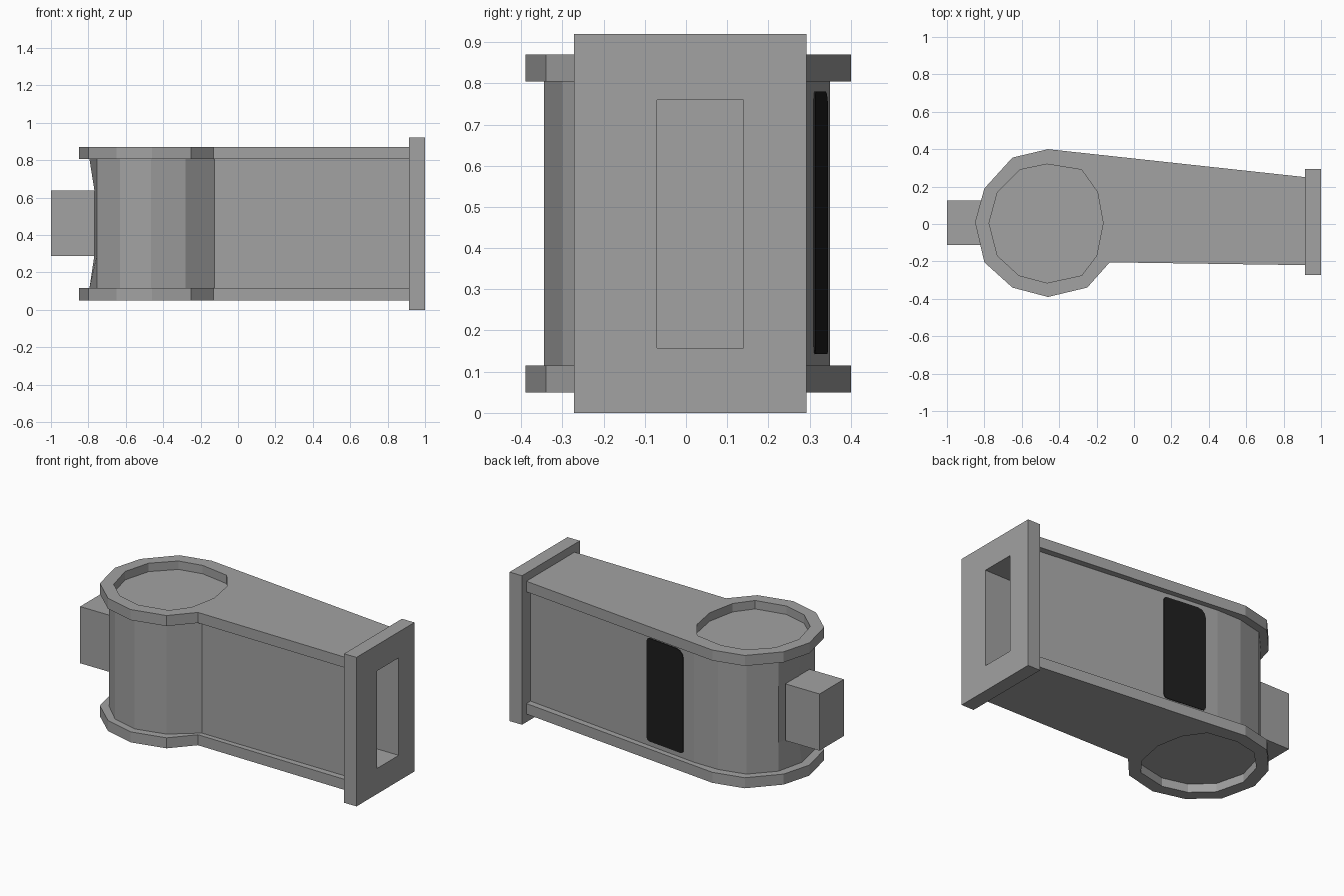
import bpy, bmesh, math
from mathutils import Vector

if "Cube" in bpy.data.objects:
    bpy.data.objects.remove(bpy.data.objects["Cube"])


def material(name, v):
    m = bpy.data.materials.new(name)
    m.diffuse_color = (v, v, v, 1)
    m.use_nodes = True
    m.node_tree.nodes["Principled BSDF"].inputs["Base Color"].default_value = m.diffuse_color
    return m


GREY = material("grey metal", 0.36)
BLACK = material("black panel", 0.012)


def loft(name, loops, mat=GREY):
    """Solid through a stack of equal-length closed loops."""
    bm = bmesh.new()
    rings = [[bm.verts.new(p) for p in loop] for loop in loops]
    n = len(rings[0])
    for a, b in zip(rings, rings[1:]):
        for i in range(n):
            j = (i + 1) % n
            bm.faces.new((a[i], a[j], b[j], b[i]))
    bm.faces.new(rings[0][::-1])
    bm.faces.new(rings[-1])
    bmesh.ops.recalc_face_normals(bm, faces=bm.faces[:])
    me = bpy.data.meshes.new(name)
    bm.to_mesh(me)
    bm.free()
    me.materials.append(mat)
    ob = bpy.data.objects.new(name, me)
    bpy.context.collection.objects.link(ob)
    return ob


def prism(name, pts, z0, z1):
    return loft(name, [[(x, y, z) for x, y in pts] for z in (z0, z1)])


def box(name, x0, x1, y0, y1, z0, z1):
    return prism(name, [(x0, y0), (x1, y0), (x1, y1), (x0, y1)], z0, z1)


def cut(ob, cutter):
    m = ob.modifiers.new("cut", 'BOOLEAN')
    m.operation, m.object, m.solver = 'DIFFERENCE', cutter, 'EXACT'
    bpy.context.view_layer.objects.active = ob
    bpy.ops.object.modifier_apply(modifier=m.name)


# Top and bottom plates with faceted round recesses
plate = [(-0.85, 0.01), (-0.80, -0.205), (-0.65, -0.34), (-0.46, -0.39),
         (-0.25, -0.34), (-0.13, -0.205), (0.92, -0.22), (0.92, 0.25),
         (-0.46, 0.40), (-0.65, 0.355), (-0.80, 0.19)]
recess = [(-0.775, 0.005), (-0.73, -0.17), (-0.615, -0.275), (-0.465, -0.315),
          (-0.28, -0.275), (-0.20, -0.17), (-0.165, 0.005), (-0.195, 0.17),
          (-0.28, 0.29), (-0.465, 0.32), (-0.61, 0.29), (-0.73, 0.17)]
for name, z0, z1, c0, c1 in (("top_plate", 0.805, 0.87, 0.818, 0.95),
                             ("bottom_plate", 0.05, 0.115, -0.05, 0.102)):
    ob = prism(name, plate, z0, z1)
    cutter = prism("recess_cutter", recess, c0, c1)
    cut(ob, cutter)
    bpy.data.objects.remove(cutter)

# Body, with its front nose pinched in around the stub
sides = [(-0.755, -0.18), (-0.63, -0.30), (-0.465, -0.345), (-0.28, -0.30),
         (-0.125, -0.175), (0.92, -0.18), (0.92, 0.21), (-0.30, 0.35),
         (-0.465, 0.35), (-0.63, 0.31), (-0.755, 0.175)]
body = loft("body", [[(x, y, z) for x, y in [(nose, 0.005)] + sides]
                     for z, nose in ((0.11, -0.795), (0.29, -0.768),
                                     (0.64, -0.768), (0.81, -0.795))])

# End flange with a deep rectangular slot
flange = box("end_flange", 0.915, 1.0, -0.272, 0.293, 0, 0.92)
slot = box("slot_cutter", 0.65, 1.1, -0.07, 0.14, 0.158, 0.76)
cut(flange, slot)
cut(body, slot)
bpy.data.objects.remove(slot)

# Square stub at the other end
box("stub", -1.0, -0.766, -0.112, 0.125, 0.288, 0.638)

# Thin black panel with rounded corners on the back wall
start, end = Vector((0.92, 0.21, 0)), Vector((-0.30, 0.35, 0))
along = (end - start).normalized()
out = Vector((along.y, -along.x, 0))
if out.y < 0:
    out = -out
u0, u1, z0, z1 = 0.877, 1.15, 0.143, 0.78
outline = []
for u, z, su, sz, r, a0 in ((u0, z0, 1, 1, 0.02, 180), (u1, z0, -1, 1, 0.02, 270),
                            (u1, z1, -1, -1, 0.05, 0), (u0, z1, 1, -1, 0.02, 90)):
    for k in range(4):
        a = math.radians(a0 + 30 * k)
        outline.append((u + su * r + r * math.cos(a), z + sz * r + r * math.sin(a)))
loft("side_panel", [[start + along * u + out * d + Vector((0, 0, z)) for u, z in outline]
                    for d in (-0.003, 0.004)], BLACK)
